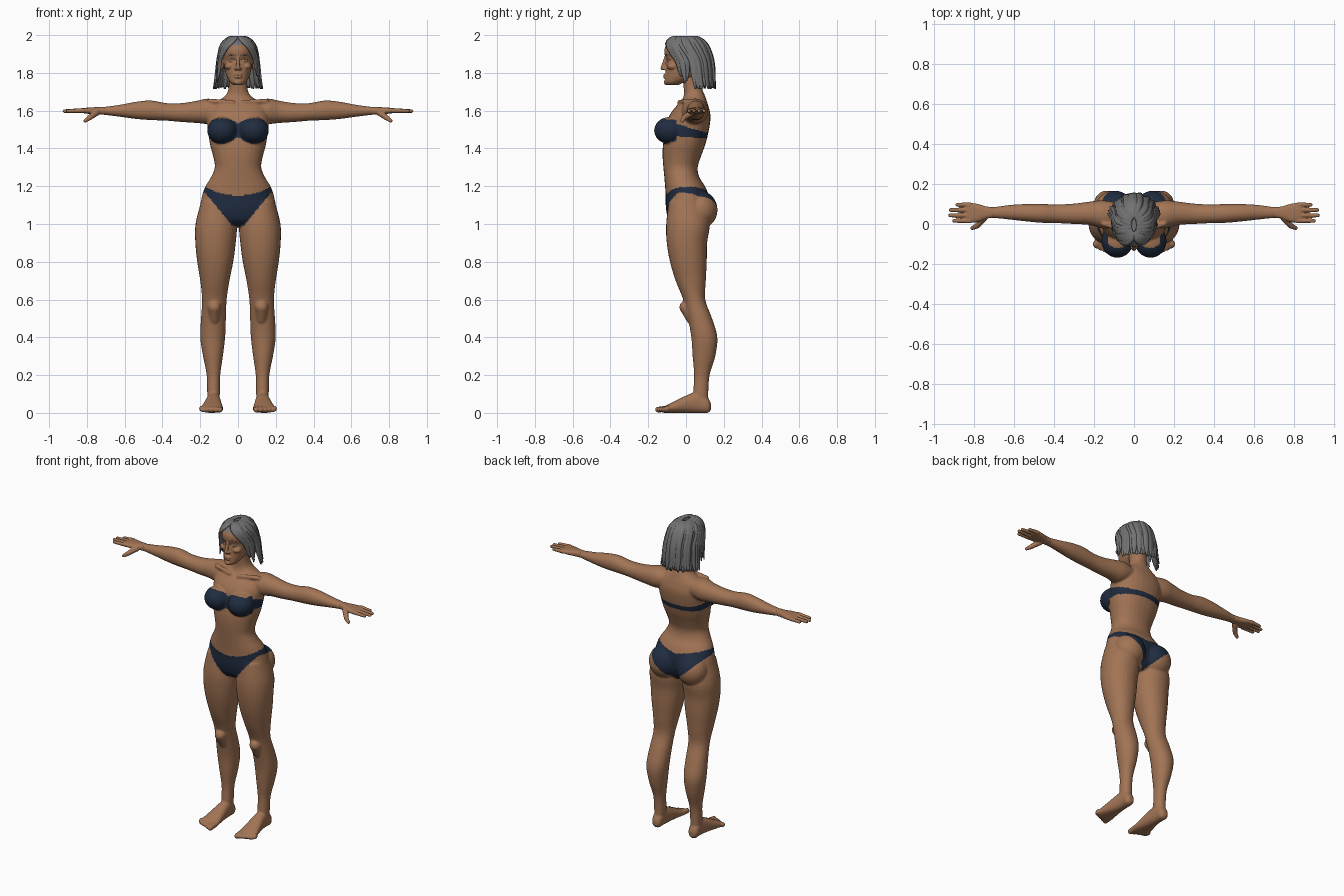
import bpy, bmesh, math, random
from mathutils import Vector, Matrix
from mathutils.bvhtree import BVHTree

if "Cube" in bpy.data.objects:
    bpy.data.objects.remove(bpy.data.objects["Cube"])

random.seed(4)


def material(name, rgb):
    m = bpy.data.materials.new(name)
    m.diffuse_color = (*rgb, 1)
    m.use_nodes = True
    m.node_tree.nodes["Principled BSDF"].inputs["Base Color"].default_value = m.diffuse_color
    return m


SKIN = material("skin brown", (0.36, 0.175, 0.09))
NAVY = material("navy cloth", (0.014, 0.025, 0.05))
GREY = material("grey hair", (0.17, 0.17, 0.17))


def row_at(rows, u):
    """Smooth interpolation between measured rows."""
    i = max(0, min(int(u), len(rows) - 2))
    f = u - i
    p = [rows[max(0, min(j, len(rows) - 1))] for j in (i - 1, i, i + 1, i + 2)]
    return [b + 0.5 * f * (c - a + f * (2 * a - 5 * b + 4 * c - d + f * (3 * (b - c) + d - a)))
            for a, b, c, d in zip(*p)]


def skin_rings(bm, rings):
    vs = [[bm.verts.new(p) for p in r] for r in rings]
    n = len(vs[0])
    for a, b in zip(vs, vs[1:]):
        for i in range(n):
            bm.faces.new((a[i], a[(i + 1) % n], b[(i + 1) % n], b[i]))
    bm.faces.new(vs[0])
    bm.faces.new(vs[-1])


def loft(bm, axis, rows, side=1, power=2.2, n=28, sub=4):
    """Rows: position on axis, then min and max of the two other axes."""
    rings = []
    for k in range((len(rows) - 1) * sub + 1):
        t, a0, a1, b0, b1 = row_at(rows, k / sub)
        ring = []
        for i in range(n):
            c, s = math.cos(math.tau * i / n), math.sin(math.tau * i / n)
            a = (a0 + a1) / 2 + (a1 - a0) / 2 * math.copysign(abs(c) ** (2 / power), c)
            b = (b0 + b1) / 2 + (b1 - b0) / 2 * math.copysign(abs(s) ** (2 / power), s)
            p = {'x': (t, a, b), 'y': (a, t, b), 'z': (a, b, t)}[axis]
            ring.append((p[0] * side, p[1], p[2]))
        rings.append(ring)
    skin_rings(bm, rings)


def ball(bm, c, r):
    bmesh.ops.create_uvsphere(bm, u_segments=24, v_segments=16, radius=1,
                              matrix=Matrix.Translation(c) @ Matrix.Diagonal((*r, 1)))


def limb(bm, p, q, r0, r1):
    """Rounded tapering rod."""
    p, q = Vector(p), Vector(q)
    d = q - p
    rot = d.to_track_quat('Z', 'Y').to_matrix().to_4x4()
    bmesh.ops.create_cone(bm, cap_ends=True, segments=16, radius1=r0, radius2=r1,
                          depth=d.length, matrix=Matrix.Translation((p + q) / 2) @ rot)
    ball(bm, p, (r0,) * 3)
    ball(bm, q, (r1,) * 3)


def strand(bm, pts, w, h, centre):
    """Flattened lock that tapers to its ends."""
    rings = []
    for k, p in enumerate(pts):
        d = (pts[min(k + 1, len(pts) - 1)] - pts[max(k - 1, 0)]).normalized()
        out = (p - centre).normalized()
        across = d.cross(out).normalized()
        out = across.cross(d).normalized()
        s = k / (len(pts) - 1)
        f = min(1, 0.35 + 2.2 * s, 0.3 + 3.5 * (1 - s))
        rings.append([p + across * math.cos(a) * w * f + out * math.sin(a) * h * f
                      for a in (math.tau * i / 8 for i in range(8))])
    skin_rings(bm, rings)


def finish(name, bm, mats, voxel=None, smooth=3, rule=None):
    bmesh.ops.recalc_face_normals(bm, faces=bm.faces[:])
    me = bpy.data.meshes.new(name)
    bm.to_mesh(me)
    bm.free()
    ob = bpy.data.objects.new(name, me)
    bpy.context.collection.objects.link(ob)
    if voxel:  # fuse the overlapping forms into one surface
        m = ob.modifiers.new("fuse", 'REMESH')
        m.mode, m.voxel_size = 'VOXEL', voxel
        m = ob.modifiers.new("soften", 'SMOOTH')
        m.factor, m.iterations = 0.5, smooth
        bpy.context.view_layer.update()
        dg = bpy.context.evaluated_depsgraph_get()
        me = bpy.data.meshes.new_from_object(ob.evaluated_get(dg))
        ob.modifiers.clear()
        ob.data = me
    me.materials.clear()
    for m in mats:
        me.materials.append(m)
    for p in me.polygons:
        p.use_smooth = True
        p.material_index = 1 if rule and rule(*p.center) else 0
    return ob


# Body: torso, legs, feet and arms
bm = bmesh.new()
torso = [(1.78, .05, -.02, .085), (1.72, .05, -.012, .085), (1.68, .066, -.012, .1),
         (1.65, .11, -.025, .11), (1.62, .15, -.055, .12), (1.57, .165, -.09, .13),
         (1.5, .16, -.108, .122), (1.42, .148, -.122, .102), (1.36, .132, -.124, .08),
         (1.3, .123, -.12, .062), (1.25, .142, -.115, .07), (1.2, .172, -.111, .1),
         (1.15, .19, -.108, .12), (1.08, .2, -.106, .125), (1.02, .17, -.09, .11),
         (.985, .08, -.05, .08)]
loft(bm, 'z', [(z, -w, w, a, b) for z, w, a, b in torso])
leg = [(1.12, .03, .195, -.09, .1), (1.0, .006, .225, -.105, .125), (.9, .012, .226, -.102, .112),
       (.8, .025, .216, -.085, .11), (.7, .045, .2, -.055, .105), (.6, .06, .19, -.015, .102),
       (.5, .064, .196, .01, .138), (.4, .068, .2, .028, .166), (.3, .08, .185, .035, .155),
       (.2, .094, .166, .043, .125), (.1, .096, .163, .038, .118), (.03, .1, .16, .04, .12)]
foot = [(.132, .115, .145, .015, .05), (.115, .1, .162, 0, .08), (.07, .095, .165, 0, .11),
        (.02, .09, .172, 0, .1), (-.04, .084, .186, 0, .072), (-.09, .078, .197, 0, .047),
        (-.12, .08, .198, 0, .03)]
arm = [(.1, -.02, .11, 1.545, 1.655), (.16, -.022, .118, 1.53, 1.664), (.22, -.005, .112, 1.535, 1.652),
       (.3, 0, .102, 1.54, 1.64), (.38, .004, .098, 1.547, 1.64), (.46, .006, .1, 1.55, 1.654),
       (.54, .013, .1, 1.556, 1.647), (.62, .022, .095, 1.567, 1.632), (.7, .03, .085, 1.577, 1.621),
       (.74, .028, .086, 1.58, 1.619)]
for s in (1, -1):
    loft(bm, 'z', leg, s, 2.1)
    loft(bm, 'y', foot, s, 2.3)
    loft(bm, 'x', arm, s, 2.1)
    ball(bm, (s * .083, -.085, 1.495), (.08, .084, .072))
    ball(bm, (s * .098, .075, 1.075), (.098, .092, .1))
    limb(bm, (s * .03, -.035, 1.645), (s * .15, .0, 1.65), .012, .014)
    limb(bm, (s * .125, -.0, .56), (s * .125, .03, .5), .035, .03)
    for i in range(5):
        x = .096 + .0235 * i
        limb(bm, (s * x, -.1, .022), (s * x, -.148 + .009 * i, .017), .017, .016 - .0012 * i)


def swimwear(x, y, z):
    x = abs(x)
    if x > .24 or z < .95:
        return False
    if z > 1.35:  # top: cups in front, thin band round the back
        if y < -.05:
            d = min(1, abs(x - .085) / .085) ** 2
            return 1.425 + .037 * d < z < 1.56 - .028 * d
        f = min(1, (y + .05) / .15)
        return x < .18 and 1.465 - .012 * f < z < 1.53 - .045 * f
    if y < 0:  # bottom, front
        top = 1.15 + .045 * min(1, x / .17) ** 2
        low = .99 + max(0, x - .03) * 1.22
    else:      # bottom, back
        top = 1.165 + .033 * min(1, x / .17)
        low = .98 + .98 * x
    return min(low, 1.165) < z < top


finish("body", bm, [SKIN, NAVY], .006, 4, swimwear)

# Hands: palm, four fingers and thumb
bm = bmesh.new()
palm = [(.705, .031, .084, 1.579, 1.62), (.74, .026, .088, 1.58, 1.619), (.78, .01, .1, 1.582, 1.617),
        (.82, .006, .106, 1.587, 1.614), (.838, .008, .104, 1.59, 1.611)]
for s in (1, -1):
    loft(bm, 'x', palm, s, 2.6)
    for y, tip in ((.016, .908), (.043, .928), (.07, .925), (.096, .892)):
        limb(bm, (s * .82, y, 1.601), (s * (tip - .009), y, 1.598), .0125, .0095)
    limb(bm, (s * .75, .03, 1.59), (s * .785, -.01, 1.563), .018, .0135)
    limb(bm, (s * .785, -.01, 1.563), (s * .808, -.02, 1.547), .0135, .010)
finish("hands", bm, [SKIN], .0035, 2)

# Head: skull, nose, lips, lids and ears, with a grey scalp
bm = bmesh.new()
skull = [(1.735, .022, -.1, -.04), (1.75, .042, -.112, -.01), (1.78, .06, -.11, .05),
         (1.82, .071, -.107, .085), (1.85, .077, -.106, .1), (1.87, .079, -.102, .106),
         (1.895, .08, -.113, .11), (1.93, .077, -.113, .11), (1.96, .062, -.092, .09),
         (1.985, .03, -.045, .045)]
loft(bm, 'z', [(z, -w, w, a, b) for z, w, a, b in skull], power=2.15)
limb(bm, (0, -.106, 1.885), (0, -.124, 1.826), .008, .011)
ball(bm, (0, -.11, 1.789), (.024, .011, .006))
ball(bm, (0, -.11, 1.777), (.021, .011, .006))
ball(bm, (0, -.103, 1.75), (.02, .015, .014))
for s in (1, -1):
    ball(bm, (s * .011, -.114, 1.822), (.009, .011, .008))
    ball(bm, (s * .033, -.09, 1.866), (.017, .012, .009))
    ball(bm, (s * .045, -.07, 1.835), (.027, .032, .02))
    ball(bm, (s * .088, .015, 1.855), (.014, .022, .042))
head = finish("head", bm, [SKIN, GREY], .004, 2,
              lambda x, y, z: z > 1.945 - .5 * x * x or (y > .045 and z > 1.77))

# Brows and lashes laid on the face
probe = bmesh.new()
probe.from_mesh(head.data)
tree = BVHTree.FromBMesh(probe)
probe.free()
bm = bmesh.new()
for s in (1, -1):
    for z0, rise, x0, x1, w in ((1.888, .008, .013, .055, .0032), (1.867, .006, .017, .05, .0025)):
        pts = []
        for k in range(9):
            f = k / 8
            x, z = s * (x0 + (x1 - x0) * f), z0 + rise * math.sin(math.pi * (.15 + .7 * f))
            hit = tree.ray_cast(Vector((x, -.5, z)), Vector((0, 1, 0)))[0]
            pts.append(hit if hit else Vector((x, -.09, z)))
        strand(bm, pts, w, .003, Vector((0, 0, 1.87)))
finish("brows_and_lashes", bm, [GREY])

# Hair: bob of overlapping locks falling from a centre parting
shell = [(1.993, .012, -.04, .03), (1.985, .05, -.08, .07), (1.95, .083, -.115, .108),
         (1.9, .097, -.12, .13), (1.85, .106, -.112, .142), (1.78, .114, -.1, .148), (1.715, .128, -.09, .155)]
bm = bmesh.new()


def lock(start, end, length, w, side, lift=0):
    pts = []
    for k in range(19):
        u = length * k / 18
        z, hx, y0, y1 = row_at(shell, u)
        f = min(1, u / 4)
        th = math.radians(start + (end - start) * f * f * (3 - 2 * f))
        g = 1 + lift
        pts.append(Vector((side * hx * g * math.sin(th),
                           (y0 + y1) / 2 - (y1 - y0) / 2 * g * math.cos(th), z)))
    strand(bm, pts, w, .009, Vector((0, .01, 1.82)))


for s in (1, -1):
    for i in range(7):      # face-framing locks
        f = i / 6
        lock(6 + 66 * f, 64 + 22 * f, random.uniform(4.7, 5.5), .017, s, random.uniform(-.03, .03))
    for i in range(12):     # back curtain
        f = i / 11
        lock(78 + 102 * f, 104 + 76 * f, random.uniform(5.75, 6), .02, s, random.uniform(-.04, .04))
    for i in range(3):      # locks tucked over the ear
        lock(62 + 12 * i, 98 + 8 * i, 6, .015, s, .03)
finish("hair", bm, [GREY])
